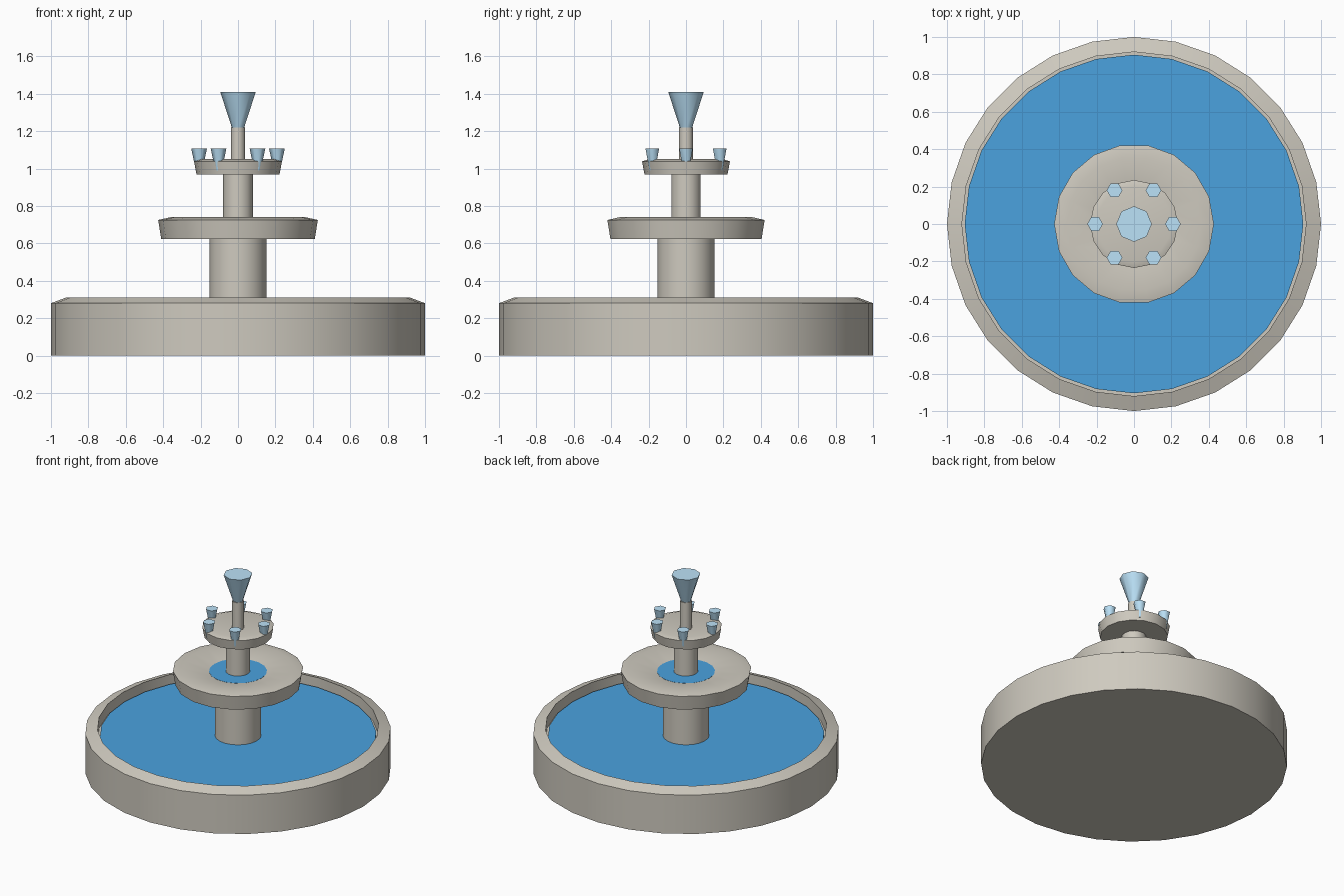
import bpy, bmesh, math

if "Cube" in bpy.data.objects:
    bpy.data.objects.remove(bpy.data.objects["Cube"])


def material(name, rgb):
    m = bpy.data.materials.new(name)
    m.diffuse_color = (*rgb, 1.0)
    m.use_nodes = True
    m.node_tree.nodes["Principled BSDF"].inputs["Base Color"].default_value = m.diffuse_color
    return m


STONE = material("stone", (0.62, 0.59, 0.52))
WATER = material("water", (0.07, 0.36, 0.74))
SPRAY = material("spray", (0.50, 0.76, 0.94))


def lathe(name, profile, sides, mat, at=(0, 0), angle=42):
    """Spin (radius, z) points around z; radius 0 makes a pole, open ends are capped."""
    bm = bmesh.new()
    rings = []
    for r, z in profile:
        if r == 0:
            rings.append([bm.verts.new((0, 0, z))])
        else:
            rings.append([bm.verts.new((r * math.cos(2 * math.pi * i / sides),
                                        r * math.sin(2 * math.pi * i / sides), z))
                          for i in range(sides)])
    for a, b in zip(rings, rings[1:]):
        for i in range(sides):
            j = (i + 1) % sides
            if len(b) == 1:
                bm.faces.new((a[i], a[j], b[0]))
            else:
                bm.faces.new((a[i], a[j], b[j], b[i]))
    bm.faces.new(rings[0][::-1])
    if len(rings[-1]) > 1:
        bm.faces.new(rings[-1])
    bmesh.ops.recalc_face_normals(bm, faces=bm.faces)
    mesh = bpy.data.meshes.new(name)
    bm.to_mesh(mesh)
    bm.free()
    mesh.materials.append(mat)
    ob = bpy.data.objects.new(name, mesh)
    ob.location = (at[0], at[1], 0)
    bpy.context.collection.objects.link(ob)
    bpy.ops.object.select_all(action='DESELECT')
    ob.select_set(True)
    bpy.context.view_layer.objects.active = ob
    bpy.ops.object.shade_smooth_by_angle(angle=math.radians(angle))
    return ob


# Ground basin with bevelled rim, and its pool
lathe("basin", [(1, 0), (1, 0.28), (0.92, 0.31), (0.92, 0.23)], 28, STONE)
lathe("basin_water", [(0.905, 0.22), (0.905, 0.248)], 28, WATER)

# Middle tier: column, dished bowl, small pool
lathe("lower_column", [(0.152, 0.22), (0.152, 0.64)], 20, STONE)
lathe("middle_bowl", [(0.41, 0.622), (0.427, 0.725), (0.36, 0.74),
                      (0.19, 0.71), (0, 0.68)], 18, STONE)
lathe("middle_water", [(0.19, 0.705), (0.19, 0.711)], 18, WATER)

# Top tier: column, dished bowl, spout
lathe("upper_column", [(0.08, 0.67), (0.08, 0.98)], 14, STONE)
lathe("top_bowl", [(0.222, 0.969), (0.235, 1.038), (0.20, 1.05), (0, 1.015)], 16, STONE)
lathe("spout", [(0.038, 1.0), (0.038, 1.22)], 10, STONE)

# Main spray and the ring of six small jets
lathe("main_spray", [(0.03, 1.21), (0.095, 1.41)], 8, SPRAY, angle=65)
for k in range(6):
    a = k * math.pi / 3
    lathe(f"small_jet_{k + 1}", [(0.017, 0.99), (0.042, 1.107)], 6, SPRAY,
          at=(0.208 * math.cos(a), 0.208 * math.sin(a)), angle=65)
